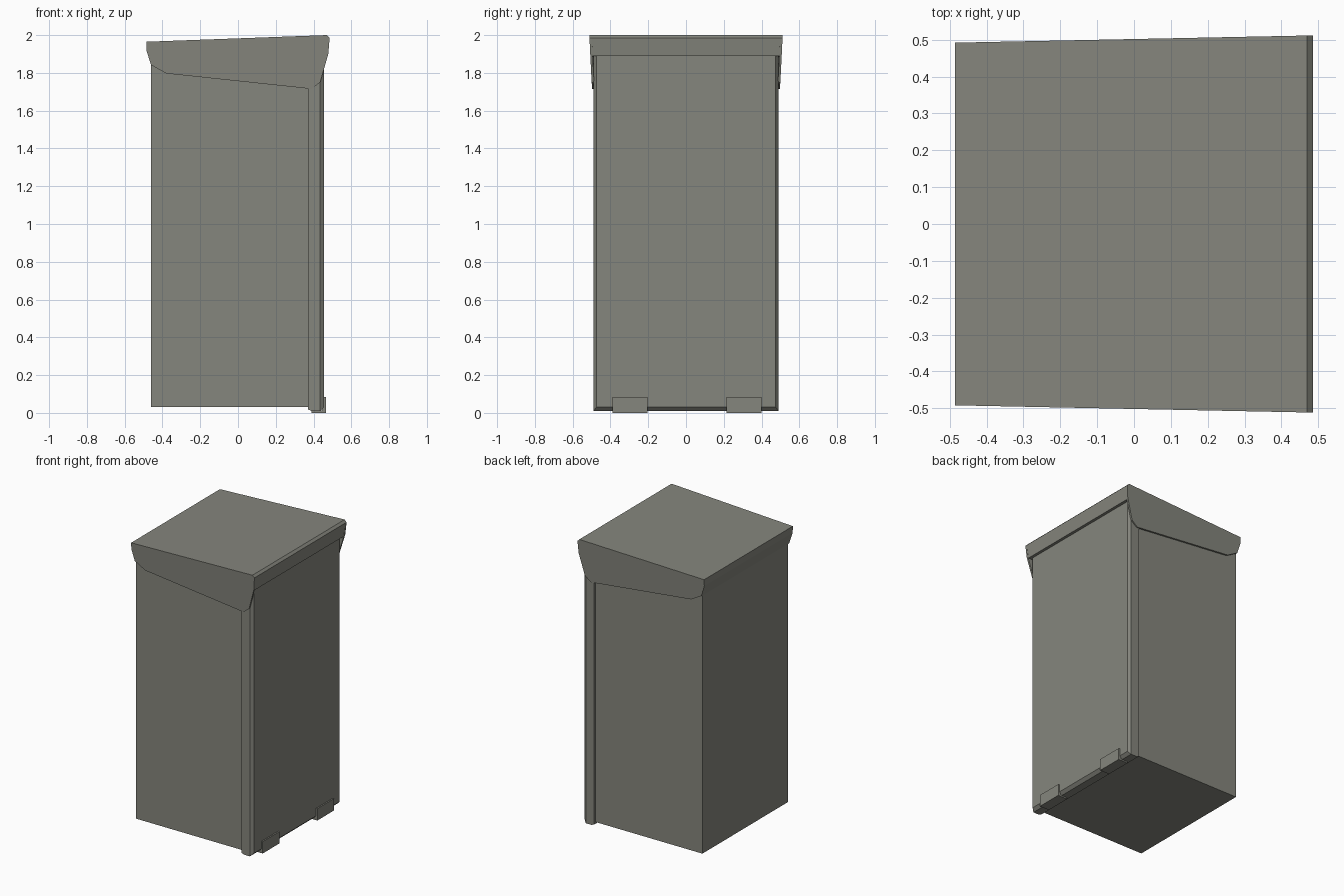
import bpy, bmesh

if "Cube" in bpy.data.objects:
    bpy.data.objects.remove(bpy.data.objects["Cube"])

grey = bpy.data.materials.new("warm grey metal")
grey.diffuse_color = (0.235, 0.238, 0.205, 1)
grey.use_nodes = True
grey.node_tree.nodes["Principled BSDF"].inputs["Base Color"].default_value = grey.diffuse_color


def loft(name, rings):
    """Skin a list of equal-length point loops into a closed, flat-shaded solid."""
    bm = bmesh.new()
    loops = [[bm.verts.new(p) for p in ring] for ring in rings]
    n = len(loops[0])
    for a, b in zip(loops, loops[1:]):
        for i in range(n):
            j = (i + 1) % n
            bm.faces.new((a[i], a[j], b[j], b[i]))
    bm.faces.new(loops[0][::-1])
    bm.faces.new(loops[-1])
    bmesh.ops.recalc_face_normals(bm, faces=bm.faces)
    mesh = bpy.data.meshes.new(name)
    bm.to_mesh(mesh)
    bm.free()
    mesh.materials.append(grey)
    obj = bpy.data.objects.new(name, mesh)
    bpy.context.collection.objects.link(obj)
    return obj


def rect(x, hy, z0, z1):
    return [(x, -hy, z0), (x, hy, z0), (x, hy, z1), (x, -hy, z1)]


def extrude(name, profile, y0, y1):
    """Push an x-z profile along y."""
    return loft(name, [[(x, y, z) for x, z in profile] for y in (y0, y1)])


# Main cabinet
loft("cabinet", [rect(-0.46, 0.475, 0.03, 1.93), rect(0.38, 0.475, 0.03, 1.93)])

# Front door with bevelled rim, slightly wider than the cabinet
loft("front_door", [rect(0.37, 0.49, 0.018, 1.9), rect(0.39, 0.49, 0.01, 1.9),
                    rect(0.435, 0.49, 0.01, 1.9), rect(0.455, 0.475, 0.03, 1.9)])

# Bracket feet wrapping under the door
foot = [(0.39, 0.0), (0.465, 0.0), (0.465, 0.083), (0.445, 0.083),
        (0.445, 0.012), (0.39, 0.012)]
for side, y0, y1 in (("left", -0.39, -0.205), ("right", 0.215, 0.4)):
    extrude(side + "_foot", foot, y0, y1)


# Lid: half width widens toward the front and narrows downward
def lid_top(x):
    return 1.965 + (x + 0.485) * 0.0366


def lid_half(x, z):
    return 0.4915 + (x + 0.485) * 0.0203 - 0.045 * max(0, lid_top(x) - z)


def lid_points(profile, side, inset=0):
    return [(x, side * (lid_half(x, z) - inset), z) for x, z in profile]


cap = [(-0.485, 1.965), (0.47, 2.0), (0.485, 1.985), (0.475, 1.89),
       (0.44, 1.89), (-0.46, 1.84), (-0.485, 1.92)]
loft("lid", [lid_points(cap, -1), lid_points(cap, 1)])

# Side skirts hanging from the lid
skirt = [(-0.485, 1.965), (0.47, 2.0), (0.485, 1.985), (0.478, 1.90), (0.455, 1.82),
         (0.435, 1.75), (0.39, 1.715), (-0.38, 1.797), (-0.46, 1.842), (-0.485, 1.92)]
for name, s in (("front", -1), ("back", 1)):
    loft(name + "_skirt", [lid_points(skirt, s, 0.012), lid_points(skirt, s, -0.0005)])
